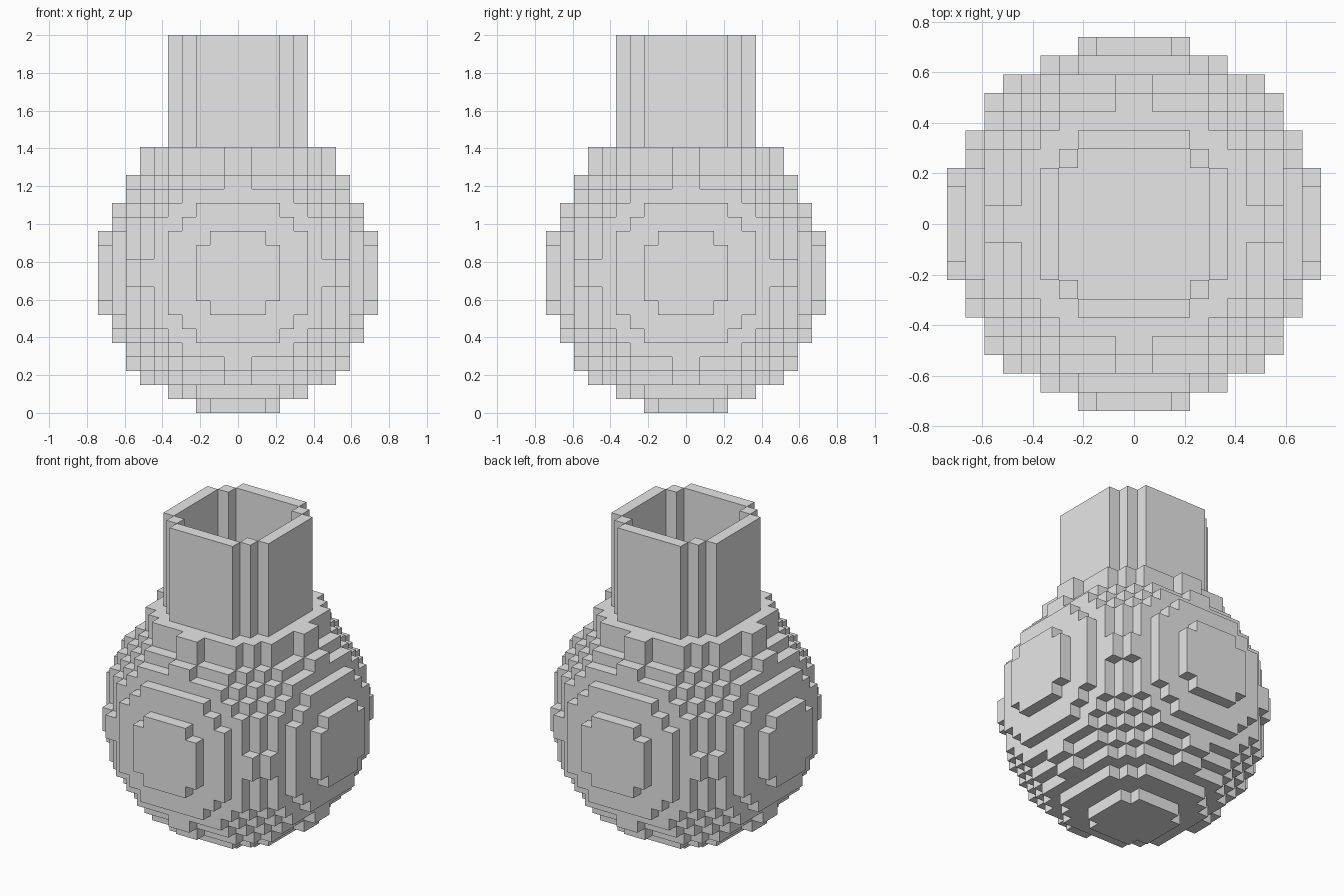
import bpy
import bmesh
from mathutils import Vector

if "Cube" in bpy.data.objects:
    bpy.data.objects.remove(bpy.data.objects["Cube"], do_unlink=True)

UNIT = 2 / 27       # edge length of one block
RADIUS = 10         # bulb radius in blocks
SHOULDER = 18       # block layer that closes the bulb
TOP = 27            # block layer where the neck ends

grey = bpy.data.materials.new("plain_grey")
grey.use_nodes = True
grey.diffuse_color = (0.8, 0.8, 0.8, 1)
grey.node_tree.nodes["Principled BSDF"].inputs["Base Color"].default_value = (0.8, 0.8, 0.8, 1)


def disc(layer):
    """Block columns of the round bulb at one layer."""
    h = layer + 0.5 - RADIUS
    span = range(-RADIUS, RADIUS)
    return {(x, y) for x in span for y in span
            if (x + 0.5) ** 2 + (y + 0.5) ** 2 + h * h <= RADIUS ** 2}


def build(name, blocks, open_below=None):
    """Make a mesh from the exposed sides of a set of blocks."""
    bm = bmesh.new()
    for block in blocks:
        centre = Vector(block) + Vector((0.5, 0.5, 0.5))
        for axis in range(3):
            for sign in (-1, 1):
                near = list(block)
                near[axis] += sign
                if tuple(near) in blocks or (axis == 2 and near[2] == open_below):
                    continue
                n, u = Vector(), Vector()
                n[axis] = sign / 2
                u[(axis + 1) % 3] = 0.5
                v = n.cross(u) * 2
                corners = (-u - v, u - v, u + v, v - u)
                bm.faces.new([bm.verts.new((centre + n + c) * UNIT) for c in corners])
    bmesh.ops.remove_doubles(bm, verts=bm.verts, dist=UNIT / 100)
    mesh = bpy.data.meshes.new(name)
    bm.to_mesh(mesh)
    bm.free()
    mesh.materials.append(grey)
    obj = bpy.data.objects.new(name, mesh)
    bpy.context.collection.objects.link(obj)
    return obj


# Bulb: stepped ball whose last layer repeats the one below as a flat shoulder
bulb = {(x, y, z) for z in range(SHOULDER) for x, y in disc(z)}
bulb |= {(x, y, SHOULDER) for x, y in disc(SHOULDER - 1)}
build("bulb", bulb)

# Neck: one-block-thick tube following the outline of the cut layer
outline = disc(SHOULDER)
wall = {(x, y) for x, y in outline
        if not {(x + 1, y), (x - 1, y), (x, y + 1), (x, y - 1)} <= outline}
neck = {(x, y, z) for z in range(SHOULDER + 1, TOP) for x, y in wall}
build("neck", neck, open_below=SHOULDER)
